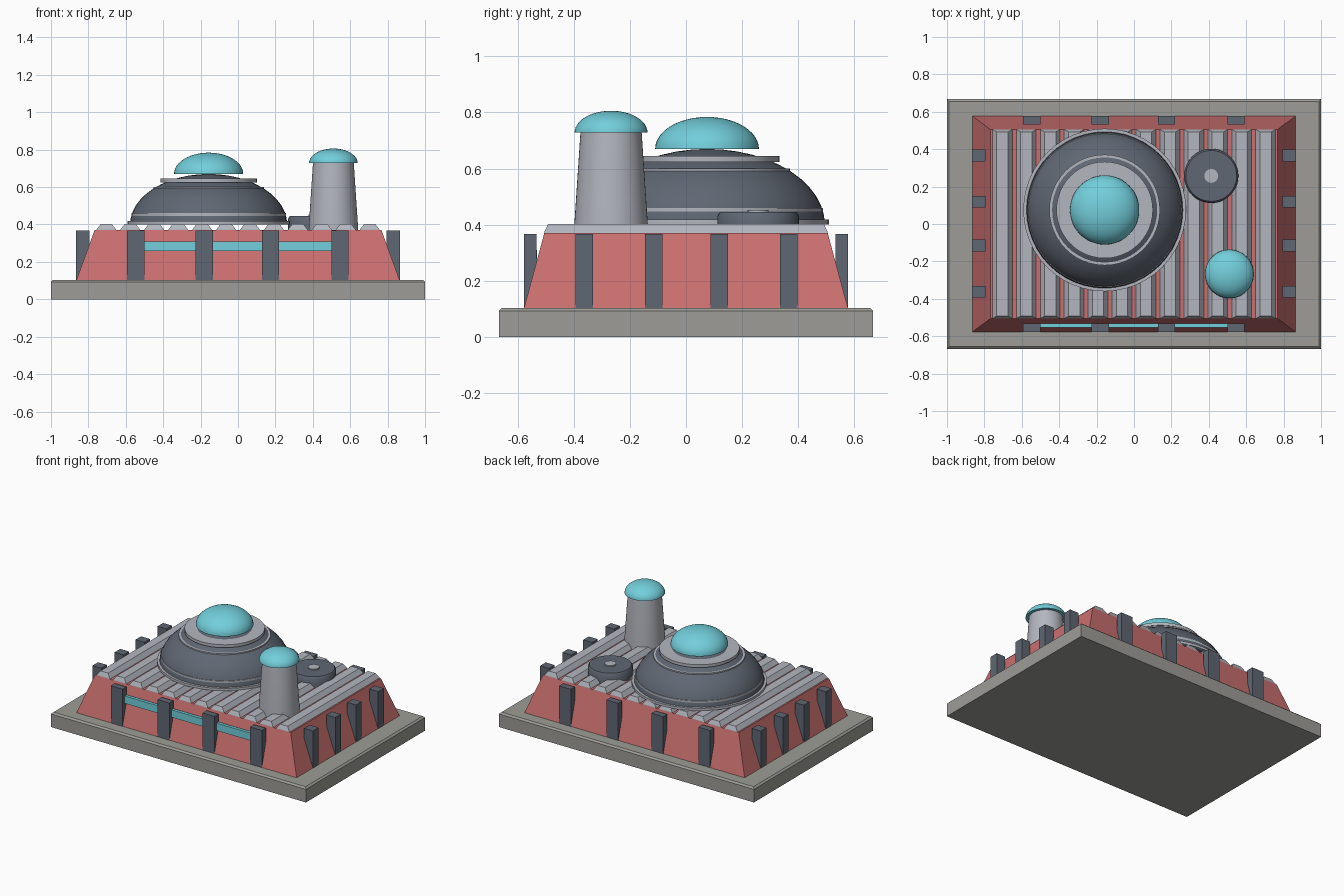
import bpy, bmesh, math

if "Cube" in bpy.data.objects:
    bpy.data.objects.remove(bpy.data.objects["Cube"])

def material(name, rgb):
    m = bpy.data.materials.new(name)
    m.diffuse_color = (*rgb, 1)
    m.use_nodes = True
    m.node_tree.nodes["Principled BSDF"].inputs["Base Color"].default_value = m.diffuse_color
    return m

STONE = material("warm_grey_stone", (0.34, 0.335, 0.31))
RED = material("red_wall", (0.60, 0.16, 0.16))
LIGHT = material("light_grey_metal", (0.45, 0.47, 0.52))
DARK = material("dark_slate", (0.115, 0.135, 0.17))
CYAN = material("cyan_glass", (0.17, 0.62, 0.71))

def finish(bm, name, mat, smooth=False):
    bmesh.ops.recalc_face_normals(bm, faces=bm.faces)
    me = bpy.data.meshes.new(name)
    bm.to_mesh(me)
    bm.free()
    me.materials.append(mat)
    ob = bpy.data.objects.new(name, me)
    bpy.context.collection.objects.link(ob)
    if smooth:
        bpy.ops.object.select_all(action='DESELECT')
        ob.select_set(True)
        bpy.context.view_layer.objects.active = ob
        bpy.ops.object.shade_smooth_by_angle(angle=math.radians(35))
    return ob

def stack(name, mat, levels, x=0, y=0):
    """Rectangular solid through levels of (half_x, half_y, z)."""
    bm = bmesh.new()
    rings = [[bm.verts.new((x + sx * hx, y + sy * hy, z))
              for sx, sy in ((-1, -1), (1, -1), (1, 1), (-1, 1))] for hx, hy, z in levels]
    bm.faces.new(rings[0])
    bm.faces.new(rings[-1])
    for a, b in zip(rings, rings[1:]):
        for i in range(4):
            j = (i + 1) % 4
            bm.faces.new((a[i], a[j], b[j], b[i]))
    return finish(bm, name, mat)

def box(name, mat, x0, x1, y0, y1, z0, z1):
    hx, hy = (x1 - x0) / 2, (y1 - y0) / 2
    return stack(name, mat, [(hx, hy, z0), (hx, hy, z1)], (x0 + x1) / 2, (y0 + y1) / 2)

def lathe(name, mat, x, y, profile, n=48):
    """Closed solid of revolution; profile is (radius, z) from bottom to top."""
    bm = bmesh.new()
    pts = [(0, profile[0][1])] + profile + [(0, profile[-1][1])]
    vs = [bm.verts.new((x + r, y, z)) for r, z in pts]
    es = [bm.edges.new(p) for p in zip(vs, vs[1:])]
    bmesh.ops.spin(bm, geom=vs + es, cent=(x, y, 0), axis=(0, 0, 1),
                   angle=2 * math.pi, steps=n, use_merge=True)
    bmesh.ops.remove_doubles(bm, verts=bm.verts, dist=1e-5)
    return finish(bm, name, mat, True)

def dome(name, mat, x, y, z, r, h, n=12):
    angles = [math.pi / 2 * i / n for i in range(n)]
    prof = [(r * math.cos(a), z + h * math.sin(a)) for a in angles]
    return lathe(name, mat, x, y, prof + [(0.0, z + h)])

# Foundation and sloping walls
stack("foundation", STONE, [(1, 0.667, 0), (1, 0.667, 0.093), (0.988, 0.655, 0.104)])
stack("walls", RED, [(0.865, 0.578, 0.10), (0.767, 0.505, 0.37)])

# Roof ribs
for i in range(12):
    stack(f"roof_rib_{i + 1}", LIGHT,
          [(0.055, 0.505, 0.365), (0.052, 0.505, 0.373), (0.03, 0.492, 0.402)],
          x=-0.704 + 0.128 * i)

# Upright buttresses on all four sides
for s, side in ((-1, "front"), (1, "back")):
    for i, x in enumerate((-0.547, -0.18, 0.173, 0.545)):
        ys = sorted((s * 0.533, s * 0.578))
        box(f"{side}_buttress_{i + 1}", DARK, x - 0.046, x + 0.046, *ys, 0.10, 0.367)
for s, side in ((-1, "left"), (1, "right")):
    for i, y in enumerate((-0.363, -0.115, 0.118, 0.366)):
        xs = sorted((s * 0.795, s * 0.865))
        box(f"{side}_buttress_{i + 1}", DARK, *xs, y - 0.031, y + 0.031, 0.10, 0.367)

# Front window strip
box("window_strip", CYAN, -0.51, 0.51, -0.553, -0.531, 0.257, 0.31)

# Main dome, its bands and the glass cap
CX, CY = -0.157, 0.075
dome("main_dome", DARK, CX, CY, 0.40, 0.42, 0.27)
for name, r, z0, z1 in (("base_ring", 0.435, 0.40, 0.418), ("lower_band", 0.413, 0.443, 0.460),
                        ("middle_band", 0.296, 0.583, 0.600), ("upper_band", 0.258, 0.624, 0.645)):
    lathe(name, LIGHT, CX, CY, [(r, z0), (r, z1)])
dome("dome_cap", CYAN, CX, CY, 0.67, 0.185, 0.114)

# Watch tower
lathe("tower", LIGHT, 0.51, -0.267, [(0.131, 0.37), (0.131, 0.40), (0.109, 0.73)])
dome("tower_cap", CYAN, 0.51, -0.267, 0.728, 0.13, 0.078)

# Roof vent with hub
lathe("roof_vent", DARK, 0.413, 0.257, [(0.145, 0.37), (0.145, 0.432), (0.136, 0.445)])
lathe("vent_hub", LIGHT, 0.413, 0.257, [(0.037, 0.43), (0.037, 0.453)], 24)
